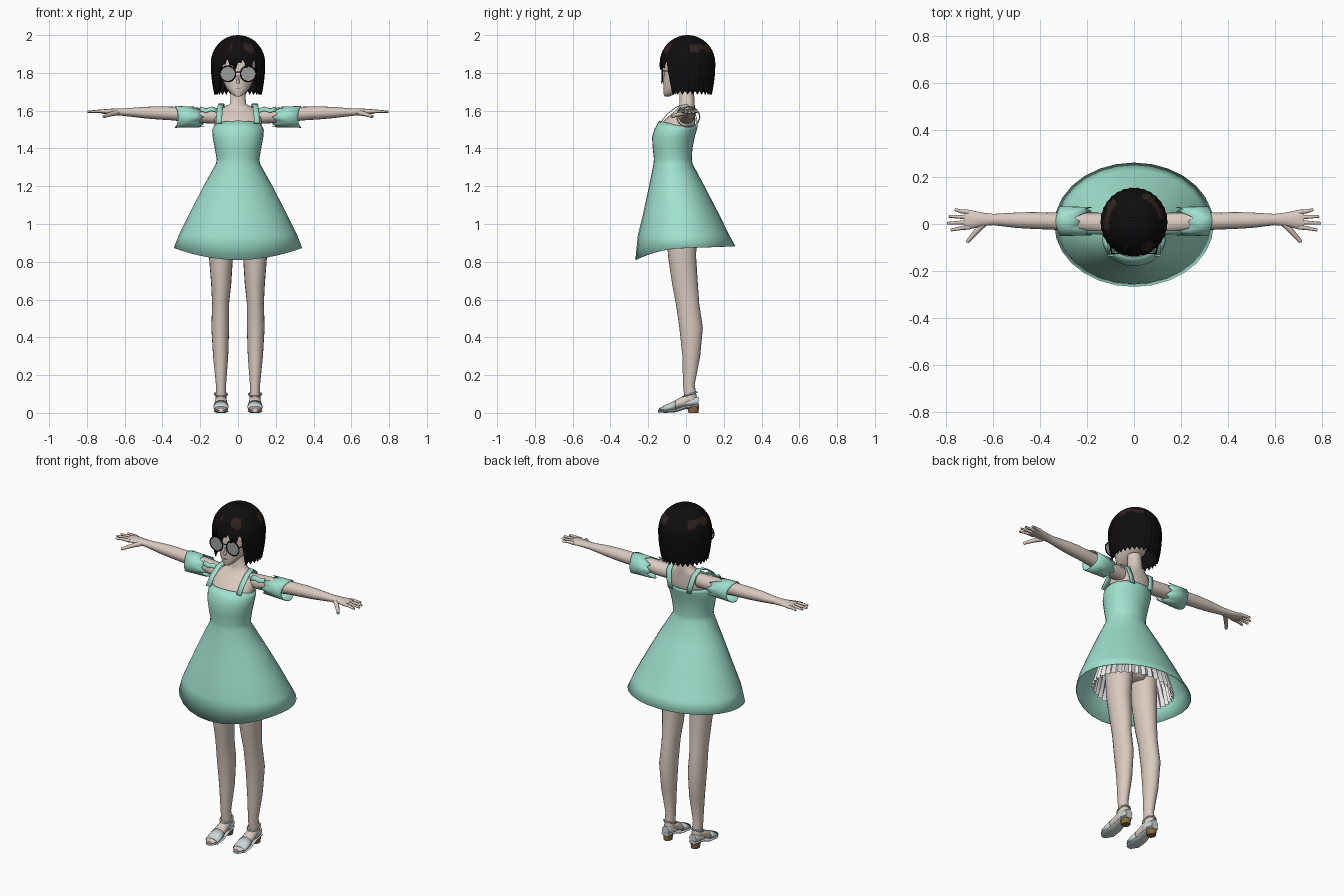
import bpy, bmesh, math
from math import sin, cos, pi, sqrt
from mathutils import Vector

cube = bpy.data.objects.get("Cube")
if cube:
    bpy.data.objects.remove(cube)


def material(name, r, g, b):
    m = bpy.data.materials.new(name)
    m.use_nodes = True
    m.diffuse_color = (r, g, b, 1)
    bsdf = m.node_tree.nodes["Principled BSDF"]
    bsdf.inputs["Base Color"].default_value = (r, g, b, 1)
    bsdf.inputs["Roughness"].default_value = .8
    return m


SKIN = material("skin", .70, .59, .52)
MINT = material("mint cloth", .35, .75, .62)
BLACK = material("black hair", .005, .004, .004)
SHEEN = material("brown hair sheen", .03, .017, .015)
LENS = material("grey lens", .33, .34, .34)
WHITE = material("white cloth", .82, .82, .82)
SHOE = material("pale shoe", .60, .68, .69)
SOLE = material("brown sole", .25, .14, .05)
LIP = material("lip", .35, .14, .12)


def surface(name, mat, rows, cap=False, closed=True, thick=0, angle=60):
    """Skin a list of point rows; closed rows wrap around."""
    bm = bmesh.new()
    grid = [[bm.verts.new(p) for p in row] for row in rows]
    n = len(grid[0])
    for a, b in zip(grid, grid[1:]):
        for i in range(n if closed else n - 1):
            j = (i + 1) % n
            bm.faces.new((a[i], a[j], b[j], b[i]))
    if cap:
        bm.faces.new(grid[0])
        bm.faces.new(grid[-1])
    bmesh.ops.recalc_face_normals(bm, faces=bm.faces)
    mesh = bpy.data.meshes.new(name)
    bm.to_mesh(mesh)
    bm.free()
    mesh.materials.append(mat)
    ob = bpy.data.objects.new(name, mesh)
    bpy.context.collection.objects.link(ob)
    if thick:
        mod = ob.modifiers.new("thickness", "SOLIDIFY")
        mod.thickness = thick
        mod.offset = -1
    bpy.ops.object.select_all(action="DESELECT")
    bpy.context.view_layer.objects.active = ob
    ob.select_set(True)
    bpy.ops.object.shade_smooth_by_angle(angle=math.radians(angle))
    return ob


def loft(name, mat, axis, rings, side=1, n=16, cap=True, **kw):
    """Ellipse rings (position, centre u, centre v, radius u, radius v) along an axis."""
    rows = []
    for p, u, v, ru, rv in rings:
        row = []
        for i in range(n):
            a = 2 * pi * i / n
            q = [u + ru * cos(a), v + rv * sin(a)]
            q.insert("xyz".index(axis), p)
            row.append((q[0] * side, q[1], q[2]))
        rows.append(row)
    return surface(name, mat, rows, cap, **kw)


def rod(name, mat, path, radius, side=1):
    """Rounded tapering tube along a short path."""
    curve = bpy.data.curves.new(name, "CURVE")
    curve.dimensions = "3D"
    curve.bevel_depth = radius
    curve.bevel_resolution = 2
    curve.use_fill_caps = True
    s = curve.splines.new("POLY")
    s.points.add(len(path) - 1)
    for i, (pt, (x, y, z)) in enumerate(zip(s.points, path)):
        pt.co = (x * side, y, z, 1)
        pt.radius = 1 - .45 * i / (len(path) - 1)
    curve.materials.append(mat)
    ob = bpy.data.objects.new(name, curve)
    bpy.context.collection.objects.link(ob)
    return ob


# Torso and neck
loft("torso", SKIN, "z", [
    (.95, 0, -.02, .09, .06), (1.02, 0, -.02, .15, .1), (1.15, 0, -.04, .145, .1),
    (1.31, 0, -.07, .1, .085), (1.45, 0, -.06, .122, .095), (1.52, 0, -.045, .125, .092),
    (1.555, 0, -.03, .125, .08), (1.59, 0, -.012, .115, .056), (1.615, 0, .002, .08, .045),
    (1.635, 0, .006, .043, .04), (1.72, 0, .003, .036, .038)], n=24)

# Face with nose and mouth
loft("head", SKIN, "z", [
    (1.676, 0, -.1, .014, .015), (1.69, 0, -.086, .036, .033), (1.72, 0, -.06, .062, .06),
    (1.76, 0, -.034, .082, .086), (1.82, 0, -.015, .092, .103), (1.88, 0, 0, .095, .112),
    (1.94, 0, .01, .07, .085), (1.965, 0, .01, .03, .04)], n=24)
loft("nose", SKIN, "z", [(1.745, 0, -.119, .009, .012), (1.752, 0, -.122, .008, .011),
                         (1.79, 0, -.113, .005, .006)], n=8)
loft("mouth", LIP, "z", [(1.715, 0, -.116, .014, .006), (1.718, 0, -.117, .014, .006)], n=8)


# Bob hair: fluted shell, fringe in front, jagged ends, sheen band
def hair_point(phi, t, inset=0):
    wave = abs((phi * 15 / pi) % 1 - .5) * 2
    front = min(1, max(0, (.86 - abs(phi)) / .12))
    low = 1.685 + .02 * wave + front * (.15 + .02 * sin(phi * 11))
    z = 2 - (2 - low) * (.08 * t + .92 * t ** 1.5 if t < 1 else 1)
    if z > 1.85:
        k = sqrt(max(0, 1 - ((z - 1.85) / .15) ** 2))
    else:
        k = 1 - .12 * ((1.85 - z) / .16) ** 2
    k *= 1 - .035 * wave * t
    return (.144 * k * sin(phi), .008 - .148 * k * cos(phi), z)


N = 120
hair = surface("hair", BLACK, [[hair_point(-pi + 2 * pi * i / N, (r / 20) ** 1.2 + .0005)
                               for i in range(N)] for r in range(21)], thick=.008, angle=40)
hair.data.materials.append(SHEEN)
for f in hair.data.polygons:
    c = f.center
    phi = math.atan2(c.x, -c.y)
    if 1.915 + .012 * sin(phi * 9) < c.z < 1.955 and sin(phi * 3 + 1) > -.1 and abs(phi) > .3:
        f.material_index = 1

# Glasses
for side, tag in ((1, "left"), (-1, "right")):
    x, z = .054 * side, 1.795
    lens = loft("lens_" + tag, LENS, "y", [(-.127, .054, z, .04, .04), (-.124, .054, z, .04, .04)],
                side, n=28, angle=30)
    bpy.ops.mesh.primitive_torus_add(major_radius=.041, minor_radius=.0035, major_segments=28,
                                     minor_segments=6, location=(x, -.126, z),
                                     rotation=(pi / 2, 0, 0))
    rim = bpy.context.object
    rim.name = "glasses_rim_" + tag
    rim.data.materials.append(BLACK)
    rod("glasses_arm_" + tag, BLACK, [(.094, -.125, 1.81), (.108, -.06, 1.81), (.1, .02, 1.8)],
        .003, side)
rod("glasses_bridge", BLACK, [(-.016, -.126, 1.805), (.016, -.126, 1.805)], .003)

# Dress: one skin from the dipping hem to the neckline (z, half width, front y, back y)
profile = [(.873, .34, -.268, .262), (.94, .314, -.255, .23), (1.05, .26, -.228, .176),
           (1.2, .183, -.196, .098), (1.32, .116, -.172, .034), (1.345, .113, -.17, .031),
           (1.4, .123, -.176, .034), (1.46, .134, -.18, .046), (1.5, .137, -.168, .058),
           (1.52, .126, -.142, .062)]
rows = []
for k, (z, w, yf, yb) in enumerate(profile):
    row = []
    for i in range(28):
        a = 2 * pi * i / 28
        s, zz = sin(a), z
        if k == 0:
            zz += .01 * s if s > 0 else -.063 * s * s
        if k == len(profile) - 1:
            zz += .027 * max(0, -s)
        row.append((w * cos(a), (yf + yb) / 2 + (yb - yf) / 2 * s, zz))
    rows.append(row)
surface("dress", MINT, rows, thick=.003)

# Pleated petticoat
surface("petticoat", WHITE, [
    [(r * (1 + d * (i % 2)) * cos(i * pi / 36), r * .78 * (1 + d * (i % 2)) * sin(i * pi / 36) - .01, z)
     for i in range(72)] for z, r, d in ((1.12, .17, 0), (1, .2, .04), (.885, .225, .09))], angle=20)

for side, tag in ((1, "left"), (-1, "right")):
    # Shoulder strap as a ribbon
    path = [(.1, -.139, 1.535), (.098, -.1, 1.585), (.094, -.05, 1.622), (.088, .002, 1.637),
            (.08, .045, 1.605), (.07, .06, 1.55), (.06, .062, 1.505)]
    surface("strap_" + tag, MINT, [[((x + d) * side, y, z) for d in (-.015, .015)]
                                   for x, y, z in path], closed=False, thick=.004)

    # Detached sleeve with zigzag ends
    sleeve = []
    for t in (0, .5, 1):
        row = []
        for i in range(24):
            a = 2 * pi * i / 24
            inner = .195 + .05 * max(0, sin(a)) ** 4 + .014 * (i % 3 - 1)
            outer = .318 + .016 * abs(sin(a)) ** 3
            grow = 1 + .06 * (t - .5)
            row.append(((inner + (outer - inner) * t) * side, .012 + .062 * grow * cos(a),
                        1.567 + .056 * grow * sin(a)))
        sleeve.append(row)
    surface("sleeve_" + tag, MINT, sleeve, thick=.003)
    # Small ruffle between strap and sleeve
    surface("ruffle_" + tag, MINT, [[(x * side, y, z + .01 * (k % 2)) for y, z in
                                     ((-.045, 1.59), (-.03, 1.612))]
                                    for k, x in enumerate((.11, .14, .17, .2))],
            closed=False, thick=.003)

    # Arm and palm
    loft("arm_" + tag, SKIN, "x", [
        (.09, 0, 1.57, .04, .04), (.15, .003, 1.572, .045, .04), (.25, .008, 1.578, .04, .04),
        (.35, .012, 1.585, .036, .036), (.43, .015, 1.588, .036, .034),
        (.5, .016, 1.59, .033, .03), (.6, .019, 1.592, .024, .02), (.65, .02, 1.594, .029, .017),
        (.7, .019, 1.595, .041, .014), (.725, .019, 1.595, .038, .01)], side)
    # Fingers and thumb
    for k, tip in enumerate((.765, .79, .797, .782)):
        y = .05 - .021 * k
        rod("finger_%s_%d" % (tag, k + 1), SKIN,
            [(.7, y, 1.596), (.74, y + .15 * (y - .02), 1.597),
             (tip, y + .4 * (y - .02), 1.594)], .0105, side)
    rod("thumb_" + tag, SKIN, [(.64, .003, 1.59), (.68, -.04, 1.58), (.712, -.077, 1.568)],
        .0145, side)

    # Leg
    loft("leg_" + tag, SKIN, "z", [
        (.045, .09, .028, .028, .033), (.09, .09, .023, .028, .033), (.15, .09, .015, .027, .031),
        (.3, .092, .028, .04, .047), (.45, .094, .027, .047, .062), (.58, .092, .008, .045, .062),
        (.68, .089, -.005, .053, .068), (.82, .09, -.02, .063, .074),
        (.95, .085, -.025, .07, .08), (1.06, .08, -.025, .068, .08)], side, n=20)
    # Foot and shoe
    loft("foot_" + tag, SKIN, "y", [
        (.06, .09, .062, .02, .022), (.02, .09, .072, .029, .036), (-.04, .09, .05, .034, .026),
        (-.09, .09, .03, .036, .016), (-.125, .09, .022, .033, .01),
        (-.143, .09, .019, .022, .006)], side)
    loft("shoe_toe_" + tag, SHOE, "y", [
        (-.055, .09, .04, .039, .027), (-.09, .09, .029, .041, .021),
        (-.122, .09, .021, .038, .015)], side, cap=False, thick=.003)
    loft("shoe_heel_cup_" + tag, SHOE, "y", [
        (.0, .09, .05, .034, .016), (.04, .09, .058, .031, .024), (.067, .09, .062, .022, .024)],
        side)
    rod("ankle_strap_" + tag, SHOE, [(.09 + .034 * cos(a), .02 + .038 * sin(a), .098 + .012 * sin(a))
        for a in [k * pi / 8 for k in range(17)]], .005, side)
    loft("sole_" + tag, SHOE, "y", [
        (-.148, .09, .009, .018, .006), (-.11, .09, .008, .04, .008), (-.05, .09, .012, .036, .008),
        (0, .09, .03, .031, .009), (.068, .09, .039, .024, .009)], side)
    loft("heel_" + tag, SOLE, "z", [(0, .09, .04, .023, .026), (.036, .09, .037, .028, .032)],
         side, n=12, angle=40)
